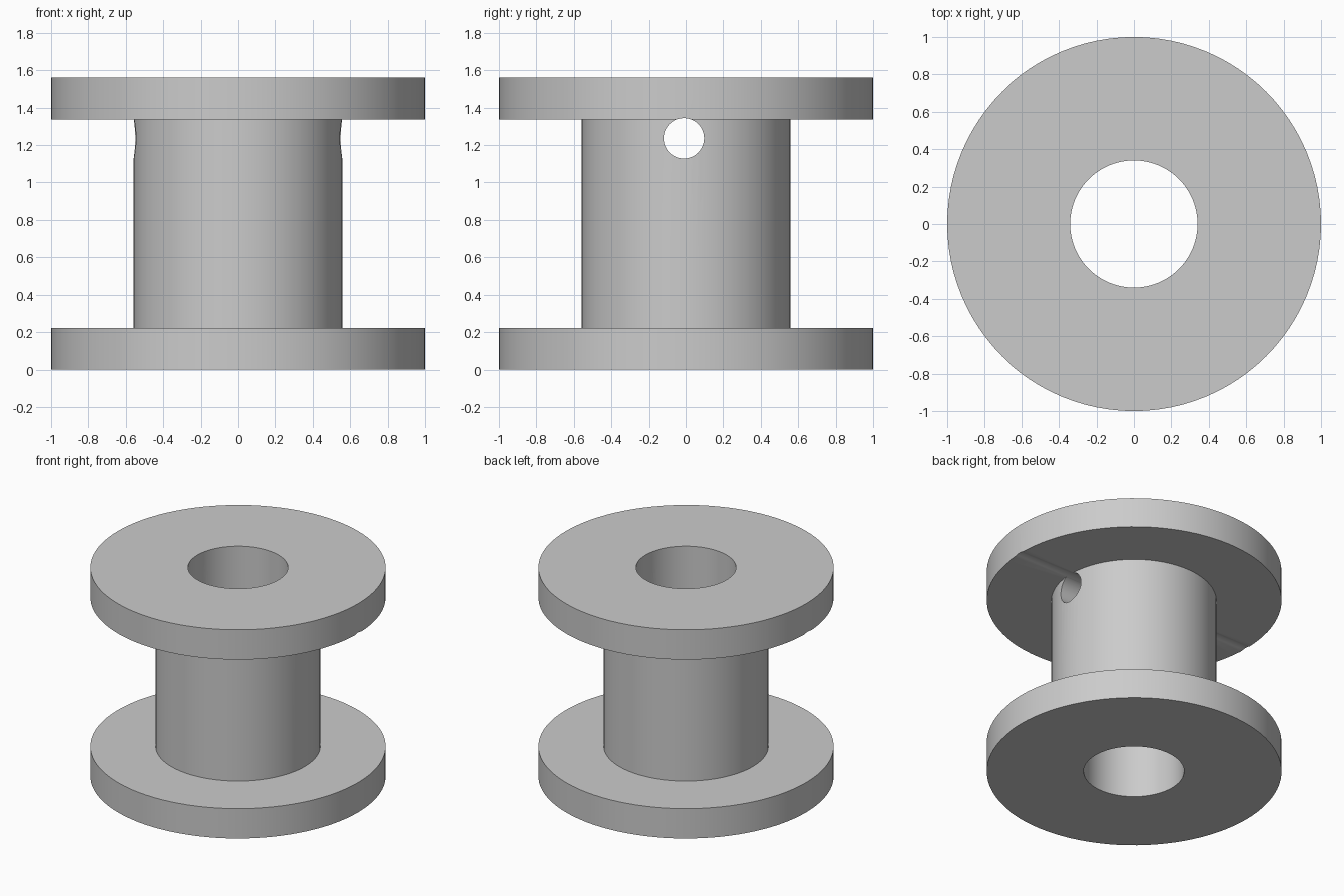
import bpy, bmesh, math

if "Cube" in bpy.data.objects:
    bpy.data.objects.remove(bpy.data.objects["Cube"], do_unlink=True)

FLANGE_R, HUB_R, BORE_R = 1.0, 0.558, 0.34
HEIGHT, FLANGE_H = 1.56, 0.223
HOLE_R, HOLE_Y, HOLE_Z = 0.108, -0.01, 1.236

grey = bpy.data.materials.new("plain grey")
grey.use_nodes = True
colour = (0.6, 0.6, 0.6, 1)
grey.diffuse_color = colour
grey.node_tree.nodes["Principled BSDF"].inputs["Base Color"].default_value = colour


def lathe(name, profile, steps):
    """Spin a closed (radius, height) profile around the z axis."""
    bm = bmesh.new()
    verts = [bm.verts.new((r, 0, z)) for r, z in profile]
    edges = [bm.edges.new((v, verts[(i + 1) % len(verts)])) for i, v in enumerate(verts)]
    bmesh.ops.spin(bm, geom=verts + edges, cent=(0, 0, 0), axis=(0, 0, 1),
                   angle=math.tau, steps=steps)
    bmesh.ops.remove_doubles(bm, verts=bm.verts, dist=1e-5)
    bmesh.ops.recalc_face_normals(bm, faces=bm.faces)
    mesh = bpy.data.meshes.new(name)
    bm.to_mesh(mesh)
    bm.free()
    obj = bpy.data.objects.new(name, mesh)
    bpy.context.collection.objects.link(obj)
    mesh.materials.append(grey)
    return obj


# Spool: two flanges joined by a hub, with a straight bore
top = HEIGHT - FLANGE_H
spool = lathe("spool", [
    (BORE_R, 0), (FLANGE_R, 0), (FLANGE_R, FLANGE_H), (HUB_R, FLANGE_H),
    (HUB_R, top), (FLANGE_R, top), (FLANGE_R, HEIGHT), (BORE_R, HEIGHT)], 96)

# Cross hole through both hub walls, grazing the upper flange
bpy.ops.mesh.primitive_cylinder_add(vertices=48, radius=HOLE_R, depth=3,
                                    location=(0, HOLE_Y, HOLE_Z),
                                    rotation=(0, math.pi / 2, 0))
cutter = bpy.context.object
cutter.name = "cross_hole_cutter"
cutter.hide_render = True
cutter.data.materials.append(grey)

bpy.ops.object.select_all(action="DESELECT")
spool.select_set(True)
bpy.context.view_layer.objects.active = spool
cut = spool.modifiers.new("cross_hole", "BOOLEAN")
cut.operation = "DIFFERENCE"
cut.solver = "EXACT"
cut.object = cutter
bpy.ops.object.modifier_apply(modifier=cut.name)
bpy.data.objects.remove(cutter, do_unlink=True)

# Smooth round walls, sharp rims
bpy.ops.object.shade_smooth_by_angle(angle=math.radians(20))
